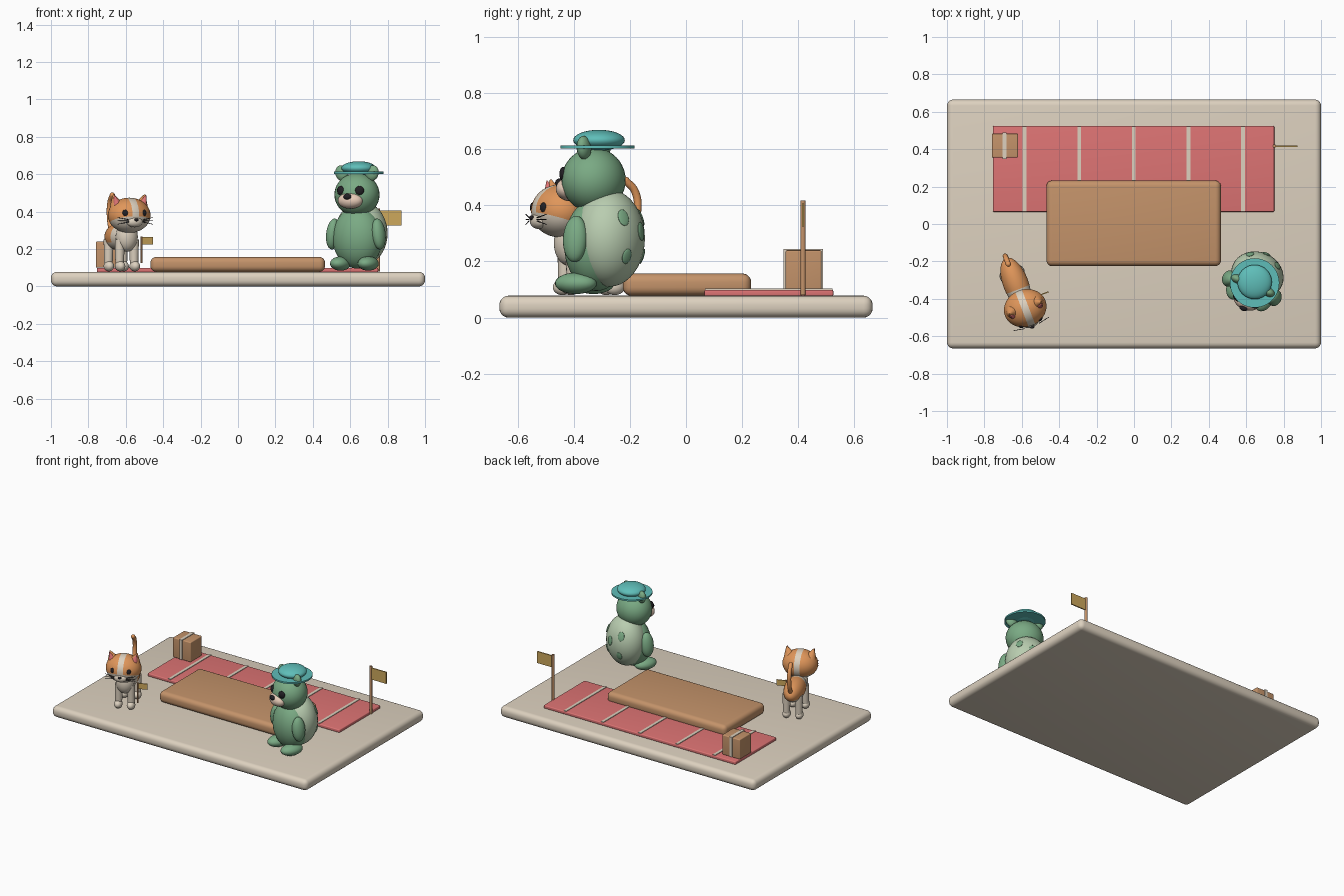
import bpy, bmesh
from math import radians, sin, cos, sqrt
from mathutils import Matrix, Vector, Euler

cube = bpy.data.objects.get("Cube")
if cube:
    bpy.data.objects.remove(cube, do_unlink=True)


def material(name, hexcode):
    srgb = [int(hexcode[i:i + 2], 16) / 255 for i in (0, 2, 4)]
    col = [((c + 0.055) / 1.055) ** 2.4 if c > 0.04 else c / 12.92 for c in srgb] + [1]
    m = bpy.data.materials.new(name)
    m.use_nodes = True
    m.diffuse_color = col
    node = next(n for n in m.node_tree.nodes if n.type == 'BSDF_PRINCIPLED')
    node.inputs["Base Color"].default_value = col
    node.inputs["Roughness"].default_value = 0.8
    return m


beige = material("warm beige", "DDD1BF")
red = material("soft red", "DE7474")
wood = material("wood brown", "C4936A")
green = material("moss green", "7AAA84")
pale = material("pale green", "B9CDB0")
teal = material("teal", "5FBEB9")
orange = material("fur orange", "E0965A")
peach = material("peach cream", "EBCFBB")
black = material("near black", "222024")
gold = material("flag gold", "CDA85C")

WORLD = Matrix.Identity(4)
BEAR = Matrix.Translation((0.64, -0.32, 0)) @ Matrix.Rotation(radians(-23), 4, 'Z')
CAT = Matrix.Translation((-0.62, -0.35, 0)) @ Matrix.Rotation(radians(21), 4, 'Z')


def finish(name, bm, mats, matrix, angle=40):
    me = bpy.data.meshes.new(name)
    bm.to_mesh(me)
    bm.free()
    for m in mats:
        me.materials.append(m)
    ob = bpy.data.objects.new(name, me)
    bpy.context.collection.objects.link(ob)
    ob.matrix_world = matrix
    bpy.ops.object.select_all(action='DESELECT')
    ob.select_set(True)
    bpy.context.view_layer.objects.active = ob
    bpy.ops.object.shade_smooth_by_angle(angle=radians(angle))
    return ob


def box(name, x, y, z, mat, bevel=0.0, group=WORLD):
    """Box from (min, max) pairs, with optional rounded edges."""
    bm = bmesh.new()
    bmesh.ops.create_cube(bm, size=1)
    for v in bm.verts:
        v.co = [(a + b) / 2 + c * (b - a) for (a, b), c in zip((x, y, z), v.co)]
    if bevel:
        bmesh.ops.bevel(bm, geom=bm.edges[:], offset=bevel, segments=5,
                        profile=0.5, affect='EDGES')
    return finish(name, bm, [mat], group)


def ball(name, loc, radii, mats, group=WORLD, rot=(0, 0, 0), cuts=(), rule=None, seg=32):
    """Ellipsoid; cuts are (point, normal) planes that make clean colour borders."""
    bm = bmesh.new()
    bmesh.ops.create_uvsphere(bm, u_segments=seg, v_segments=seg * 5 // 8, radius=1)
    bmesh.ops.scale(bm, vec=radii, verts=bm.verts)
    for co, no in cuts:
        bmesh.ops.bisect_plane(bm, geom=bm.verts[:] + bm.edges[:] + bm.faces[:],
                               dist=1e-5, plane_co=co, plane_no=no)
    if rule:
        for f in bm.faces:
            f.material_index = int(rule(f.calc_center_median()))
    mats = mats if isinstance(mats, list) else [mats]
    matrix = group @ Matrix.Translation(loc) @ Euler(rot).to_matrix().to_4x4()
    return finish(name, bm, mats, matrix, 60)


def rod(name, a, b, r1, r2, mat, group=WORLD, seg=16):
    """Tapered round bar between two points."""
    a, b = Vector(a), Vector(b)
    bm = bmesh.new()
    bmesh.ops.create_cone(bm, cap_ends=True, segments=seg, radius1=r1, radius2=r2,
                          depth=(b - a).length)
    turn = Vector((0, 0, 1)).rotation_difference(b - a).to_matrix().to_4x4()
    return finish(name, bm, [mat], group @ Matrix.Translation((a + b) / 2) @ turn)


# Ground slab, bench and striped mat
box("base_slab", (-1, 1), (-0.665, 0.665), (0, 0.078), beige, 0.032)
box("bench_block", (-0.468, 0.465), (-0.225, 0.232), (0.078, 0.157), wood, 0.03)
box("mat", (-0.755, 0.75), (0.065, 0.525), (0.076, 0.099), red, 0.006)
for i in range(5):
    cx = -0.585 + i * 0.292
    box(f"mat_stripe_{i + 1}", (cx - 0.01, cx + 0.01), (0.068, 0.522), (0.096, 0.103), beige)

# Parcel with a strap
box("parcel", (-0.76, -0.62), (0.355, 0.483), (0.1, 0.24), wood, 0.006)
box("parcel_strap", (-0.703, -0.682), (0.347, 0.488), (0.104, 0.244), beige)

# Large flag
rod("flag_pole", (0.75, 0.417, 0.08), (0.75, 0.417, 0.417), 0.009, 0.009, wood)
box("flag", (0.75, 0.873), (0.413, 0.421), (0.325, 0.407), gold)

# Bear body, shell-like back and spots
ball("bear_body", (0, 0, 0.26), (0.138, 0.11, 0.165), green, BEAR)
SC, SR = Vector((0, 0.05, 0.283)), Vector((0.143, 0.125, 0.173))
ball("bear_back", SC, SR, pale, BEAR)
for i, (az, el, w) in enumerate([(0, 8, 0.024), (38, 25, 0.022), (-38, 25, 0.022),
                                 (32, -22, 0.02), (-32, -22, 0.02)]):
    a, e = radians(az), radians(el)
    d = Vector((sin(a) * cos(e), cos(a) * cos(e), sin(e)))
    p = Vector(d[k] * SR[k] for k in range(3))
    n = Vector(d[k] / SR[k] for k in range(3))
    ball(f"back_spot_{i + 1}", SC + p, (w, w * 1.4, 0.006), green, BEAR,
         n.to_track_quat('Z', 'Y').to_euler(), seg=24)

# Bear head and face
HB = Vector((0, -0.01, 0.49))
ball("bear_head", HB, (0.122, 0.113, 0.115), green, BEAR)
ball("bear_snout", HB + Vector((0, -0.092, -0.032)), (0.07, 0.045, 0.043), peach, BEAR)
ball("bear_nose", HB + Vector((0, -0.132, -0.01)), (0.022, 0.014, 0.016), black, BEAR, seg=24)
for s, side in ((1, "left"), (-1, "right")):
    ball(f"bear_eye_{side}", HB + Vector((s * 0.055, -0.094, 0.022)),
         (0.024, 0.014, 0.025), black, BEAR, (0, 0, s * 0.45), seg=24)
    ball(f"bear_ear_{side}", HB + Vector((s * 0.088, 0, 0.115)),
         (0.036, 0.024, 0.043), green, BEAR, (0, s * 0.35, 0), seg=24)
    ball(f"bear_arm_{side}", (s * 0.132, -0.025, 0.28), (0.036, 0.045, 0.083),
         green, BEAR, (0, -s * 0.12, 0), seg=24)
    ball(f"bear_foot_{side}", (s * 0.08, -0.045, 0.122), (0.052, 0.078, 0.038), green, BEAR, seg=24)

# Hat
rod("hat_brim", (0.645, -0.315, 0.602), (0.645, -0.315, 0.613), 0.132, 0.132, teal, seg=48)
ball("hat_crown", (0.645, -0.31, 0.632), (0.092, 0.092, 0.037), teal)

# Cat body: orange saddle over a pale belly and chest
ball("cat_body", (0, 0.035, 0.265), (0.068, 0.145, 0.072), [orange, beige], CAT,
     cuts=[((0, -0.035, 0), (0, 1, 0)), ((0, 0, -0.03), (0, 0, 1))],
     rule=lambda c: c.y < -0.035 or c.z < -0.03)
ball("cat_chest", (0, -0.07, 0.265), (0.06, 0.055, 0.08), beige, CAT)

# Cat head: pale muzzle half and centre blaze
HC = Vector((0, -0.107, 0.38))
slope = Vector((0, 0.3, 1))
ball("cat_head", HC, (0.116, 0.1, 0.094), [orange, beige], CAT,
     cuts=[((0.019, 0, 0), (1, 0, 0)), ((-0.019, 0, 0), (1, 0, 0)), ((0, 0, -0.035), slope)],
     rule=lambda c: abs(c.x) < 0.019 or c.dot(slope) < -0.035, seg=40)
ball("cat_muzzle", HC + Vector((0, -0.082, -0.036)), (0.045, 0.027, 0.028), beige, CAT, seg=24)
ball("cat_nose", HC + Vector((0, -0.108, -0.024)), (0.012, 0.008, 0.008), black, CAT, seg=16)

for s, side in ((1, "left"), (-1, "right")):
    ball(f"cat_eye_{side}", HC + Vector((s * 0.055, -0.083, 0.012)),
         (0.015, 0.009, 0.018), black, CAT, (0, 0, s * 0.5), seg=16)
    # Pointed ears with a red inner cone set forward
    base = HC + Vector((s * 0.072, 0.005, 0.055))
    tip = HC + Vector((s * 0.09, 0, 0.112))
    rod(f"cat_ear_{side}", base, tip, 0.036, 0.003, orange, CAT)
    shift = Vector((0, -0.014, -0.004))
    rod(f"cat_inner_ear_{side}", base + shift, tip + shift, 0.026, 0.002, red, CAT)
    for k in (-1, 0, 1):
        a = HC + Vector((s * 0.04, -0.102, -0.03 + k * 0.006))
        rod(f"cat_whisker_{side}_{k + 2}", a, a + Vector((s * 0.062, 0.012, k * 0.012)),
            0.002, 0.0015, black, CAT, 6)
    for y, end in ((-0.072, "front"), (0.095, "hind")):
        rod(f"cat_leg_{end}_{side}", (s * 0.042, y, 0.1), (s * 0.04, y, 0.25),
            0.022, 0.027, beige, CAT)
        ball(f"cat_paw_{end}_{side}", (s * 0.042, y - 0.008, 0.108),
             (0.027, 0.036, 0.028), beige, CAT, seg=24)

# Curved tail
curve = bpy.data.curves.new("cat_tail", 'CURVE')
curve.dimensions = '3D'
curve.bevel_depth = 0.014
curve.bevel_resolution = 4
curve.use_fill_caps = True
spline = curve.splines.new('BEZIER')
points = [(0, 0.15, 0.28), (0, 0.188, 0.37), (0, 0.18, 0.45), (0, 0.145, 0.488)]
spline.bezier_points.add(len(points) - 1)
for bp, p in zip(spline.bezier_points, points):
    bp.co = p
    bp.handle_left_type = bp.handle_right_type = 'AUTO'
curve.materials.append(orange)
tail = bpy.data.objects.new("cat_tail", curve)
bpy.context.collection.objects.link(tail)
tail.matrix_world = CAT
ball("cat_tail_tip", points[-1], (0.014, 0.014, 0.014), orange, CAT, seg=16)

# Small flag beside the cat
rod("small_flag_pole", (0.085, -0.07, 0.125), (0.085, -0.07, 0.268), 0.005, 0.005, wood, CAT)
box("small_flag", (0.085, 0.148), (-0.073, -0.067), (0.225, 0.265), gold, group=CAT)
